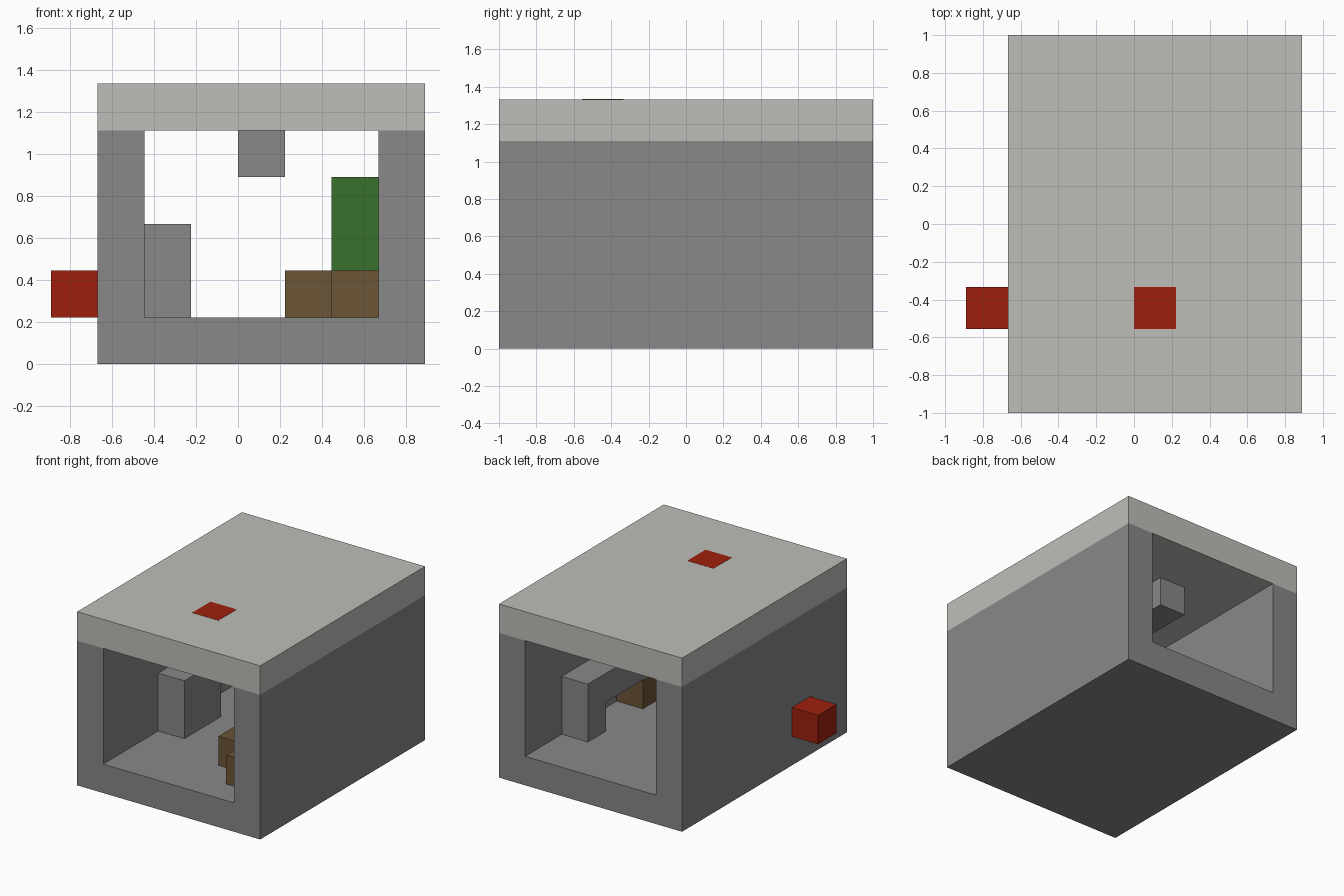
import bpy
import bmesh

U = 2 / 9  # building module: every part is a whole number of modules

cube = bpy.data.objects.get("Cube")
if cube:
    bpy.data.objects.remove(cube, do_unlink=True)


def material(name, rgb):
    mat = bpy.data.materials.new(name)
    mat.use_nodes = True
    colour = (*rgb, 1)
    mat.diffuse_color = colour
    mat.node_tree.nodes["Principled BSDF"].inputs["Base Color"].default_value = colour
    return mat


stone = material("grey stone", (0.246, 0.246, 0.246))
slab = material("pale slab", (0.51, 0.52, 0.485))
red = material("red", (0.342, 0.0144, 0.0044))
green = material("green", (0.042, 0.162, 0.027))
wood = material("brown wood", (0.147, 0.089, 0.037))


def prism(name, profile, y0, y1, mat):
    """Extrude an x-z profile, given in modules, from y0 to y1."""
    bm = bmesh.new()
    face = bm.faces.new([bm.verts.new((x * U, y0 * U, z * U)) for x, z in profile])
    out = bmesh.ops.extrude_face_region(bm, geom=[face])["geom"]
    moved = [v for v in out if isinstance(v, bmesh.types.BMVert)]
    bmesh.ops.translate(bm, verts=moved, vec=(0, (y1 - y0) * U, 0))
    bmesh.ops.recalc_face_normals(bm, faces=bm.faces)
    mesh = bpy.data.meshes.new(name)
    bm.to_mesh(mesh)
    bm.free()
    mesh.materials.append(mat)
    obj = bpy.data.objects.new(name, mesh)
    bpy.context.collection.objects.link(obj)
    return obj


def box(name, x, y, z, mat):
    profile = [(x[0], z[0]), (x[1], z[0]), (x[1], z[1]), (x[0], z[1])]
    return prism(name, profile, y[0], y[1], mat)


# Open-ended shell: floor and both side walls in one piece
prism("floor_and_walls", [(-3, 0), (4, 0), (4, 5), (3, 5), (3, 1), (-2, 1), (-2, 5), (-3, 5)],
      -4.5, 4.5, stone)
box("roof", (-3, 4), (-4.5, 4.5), (5, 6), slab)

# Red markers: flush panel on the roof and block on the right outer wall
row = (-2.5, -1.5)
box("roof_panel", (0, 1), row, (5.98, 6.005), red)
box("wall_block", (-4, -3), row, (1, 2), red)

# Ceiling beam
box("ceiling_beam", (0, 1), (-2.5, 2.5), (4, 5), stone)

# Counter by the right wall
box("right_counter", (-2, -1), (-1.5, 0.5), (1, 3), stone)

# Raised counter by the left wall, carried on a leg at the back
prism_y = (-1.5, 1.5)
box("counter_top", (2, 3), prism_y, (2, 3), stone)
box("counter_leg", (2, 3), (1.5, 2.5), (1, 3), stone)

# Seat with a wooden base and green back
box("seat_base", (2, 3), (-3.5, -0.5), (1, 2), wood)
box("seat_front", (1, 2), row, (1, 2), wood)
box("seat_back", (2, 3), row, (2, 4), green)
